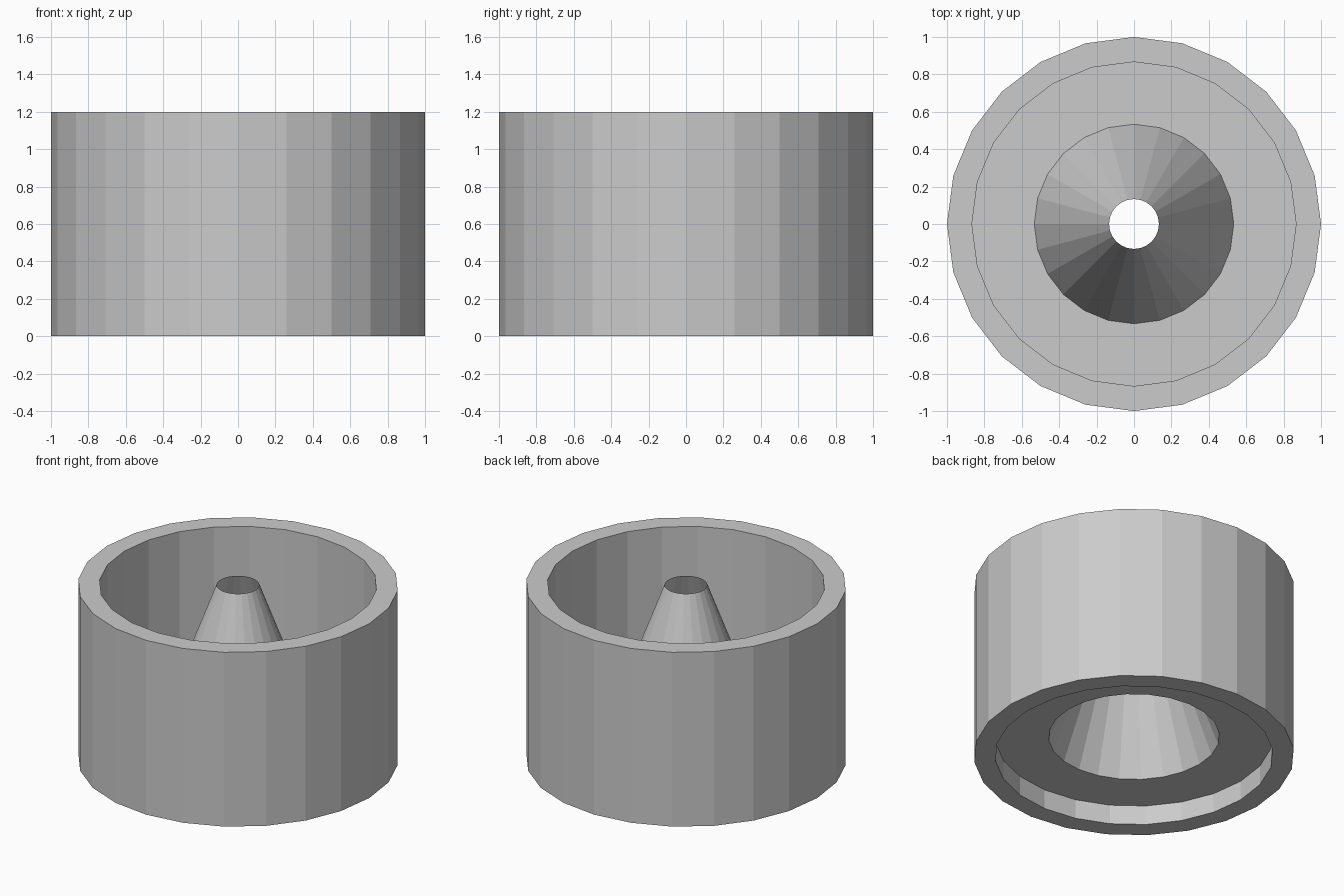
import bpy, bmesh
from math import cos, sin, tau

if "Cube" in bpy.data.objects:
    bpy.data.objects.remove(bpy.data.objects["Cube"])

SIDES = 24
U = 2 / 15  # design unit: wall thickness, floor height, spout tip radius


def lathe(name, profile, closed):
    """Revolve (radius, z) points around the z axis."""
    bm = bmesh.new()
    rings = [[bm.verts.new((r * cos(tau * i / SIDES), r * sin(tau * i / SIDES), z))
              for i in range(SIDES)] for r, z in profile]
    pairs = list(zip(rings, rings[1:]))
    if closed:
        pairs.append((rings[-1], rings[0]))
    for a, b in pairs:
        for i in range(SIDES):
            j = (i + 1) % SIDES
            bm.faces.new((a[i], a[j], b[j], b[i]))
    if closed:
        bmesh.ops.recalc_face_normals(bm, faces=bm.faces[:])
    mesh = bpy.data.meshes.new(name)
    bm.to_mesh(mesh)
    bm.free()
    obj = bpy.data.objects.new(name, mesh)
    bpy.context.collection.objects.link(obj)
    return obj


# Thick cylindrical wall
lathe("outer_wall", [(7.5 * U, 0), (7.5 * U, 9 * U), (6.5 * U, 9 * U), (6.5 * U, 0)], True)

# Thin raised floor rising into an open hollow cone
lathe("floor_and_cone", [(6.5 * U, U), (4 * U, U), (U, 9 * U)], False)
